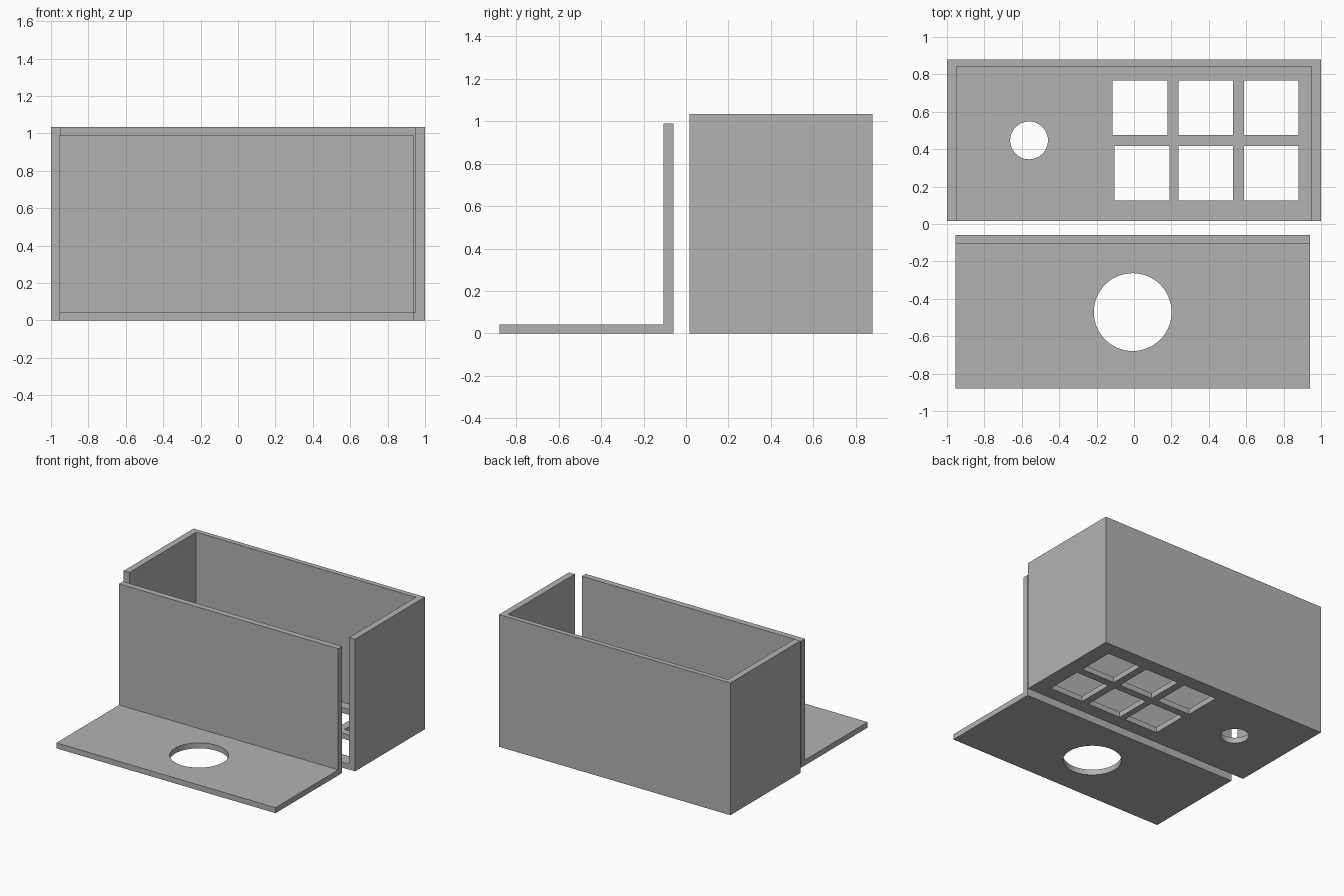
import bpy
from mathutils import Vector

default = bpy.data.objects.get("Cube")
if default:
    bpy.data.objects.remove(default, do_unlink=True)

grey = bpy.data.materials.new("plain grey")
grey.use_nodes = True
grey.diffuse_color = (0.45, 0.45, 0.45, 1)
grey.node_tree.nodes["Principled BSDF"].inputs["Base Color"].default_value = grey.diffuse_color

FLOOR = 0.043


def block(name, low, high):
    """Box between two corners."""
    low, high = Vector(low), Vector(high)
    bpy.ops.mesh.primitive_cube_add(size=1)
    ob = bpy.context.object
    ob.name = name
    for v in ob.data.vertices:
        v.co = (low + high) / 2 + v.co * (high - low)
    ob.data.materials.append(grey)
    return ob


def round_cutter(name, x, y, radius):
    bpy.ops.mesh.primitive_cylinder_add(vertices=64, radius=radius, depth=0.4, location=(x, y, 0))
    ob = bpy.context.object
    ob.name = name
    ob.data.materials.append(grey)
    return ob


def boolean(target, tool, operation="DIFFERENCE"):
    """Apply a boolean and remove the tool."""
    tool.hide_render = True
    mod = target.modifiers.new("boolean", "BOOLEAN")
    mod.operation = operation
    mod.solver = "EXACT"
    mod.object = tool
    bpy.context.view_layer.objects.active = target
    bpy.ops.object.modifier_apply(modifier=mod.name)
    bpy.data.objects.remove(tool, do_unlink=True)


# Tray with floor, back and two side walls; open at the front and top
tray = block("tray", (-1, 0.017, 0), (1, 0.88, 1.033))
boolean(tray, block("cavity_cutter", (-0.95, -0.2, FLOOR), (0.95, 0.841, 1.3)))

# Two rows of square windows in the tray floor, the near left one slightly offset
for x in (-0.114, 0.238, 0.588):
    for y in (0.125, 0.476):
        shift = 0.011 if x < 0 and y < 0.3 else 0
        boolean(tray, block("window_cutter", (x + shift, y, -0.2), (x + shift + 0.292, y + 0.292, 0.2)))

# Small round hole in the tray floor
boolean(tray, round_cutter("small_hole_cutter", -0.561, 0.447, 0.101))

# Separate L-shaped cover with a large round hole
cover = block("cover", (-0.954, -0.88, 0), (0.941, -0.058, 0.99))
boolean(cover, block("corner_cutter", (-1.2, -1.2, FLOOR), (1.2, -0.106, 1.3)))
boolean(cover, round_cutter("large_hole_cutter", -0.007, -0.471, 0.208))

# Flat walls with smooth hole rims
for ob in (tray, cover):
    bpy.ops.object.select_all(action="DESELECT")
    ob.select_set(True)
    bpy.context.view_layer.objects.active = ob
    bpy.ops.object.shade_smooth_by_angle()
